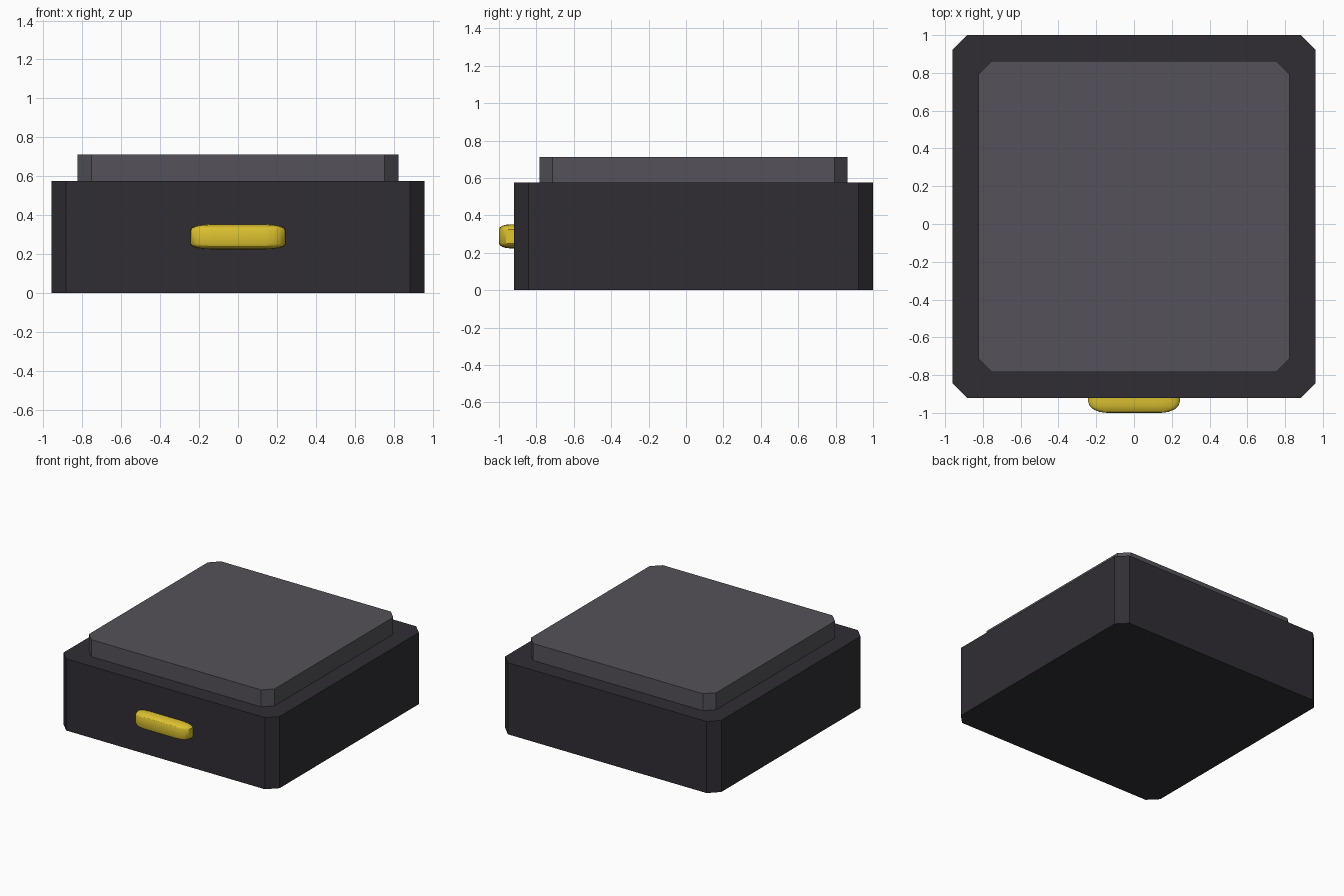
import bpy, bmesh
from mathutils import Matrix

if "Cube" in bpy.data.objects:
    bpy.data.objects.remove(bpy.data.objects["Cube"])


def material(name, rgb):
    m = bpy.data.materials.new(name)
    m.diffuse_color = (*rgb, 1)
    m.use_nodes = True
    m.node_tree.nodes["Principled BSDF"].inputs["Base Color"].default_value = m.diffuse_color
    return m


def new_object(name, bm, mat):
    bmesh.ops.recalc_face_normals(bm, faces=bm.faces)
    me = bpy.data.meshes.new(name)
    bm.to_mesh(me)
    bm.free()
    me.materials.append(mat)
    ob = bpy.data.objects.new(name, me)
    bpy.context.collection.objects.link(ob)
    return ob


def chamfered_block(name, half_x, y0, y1, z0, z1, c, mat):
    # Octagonal outline extruded upwards
    x = half_x
    outline = [(-x + c, y0), (x - c, y0), (x, y0 + c), (x, y1 - c),
               (x - c, y1), (-x + c, y1), (-x, y1 - c), (-x, y0 + c)]
    bm = bmesh.new()
    face = bm.faces.new([bm.verts.new((px, py, z0)) for px, py in outline])
    top = bmesh.ops.extrude_face_region(bm, geom=[face], use_keep_orig=True)["geom"]
    for v in top:
        if isinstance(v, bmesh.types.BMVert):
            v.co.z = z1
    return new_object(name, bm, mat)


dark = material("dark_grey", (0.03, 0.027, 0.034))
grey = material("mid_grey", (0.09, 0.085, 0.1))
yellow = material("yellow", (0.72, 0.54, 0.03))

# Base box and raised top panel
chamfered_block("box_body", 0.96, -0.92, 1.0, 0.0, 0.575, 0.077, dark)
chamfered_block("top_panel", 0.824, -0.783, 0.863, 0.575, 0.711, 0.07, grey)

# Rounded front handle: bevelled cube stretched to a bar, half sunk in the box
bm = bmesh.new()
bmesh.ops.create_cube(bm, size=2)
bmesh.ops.bevel(bm, geom=bm.edges[:], offset=0.42, segments=4,
                profile=0.5, affect='EDGES')
bm.transform(Matrix.Translation((0, -0.86, 0.288))
             @ Matrix.Diagonal((0.243, 0.14, 0.064, 1)))
handle = new_object("front_handle", bm, yellow)
bpy.context.view_layer.objects.active = handle
handle.select_set(True)
bpy.ops.object.shade_smooth_by_angle()
